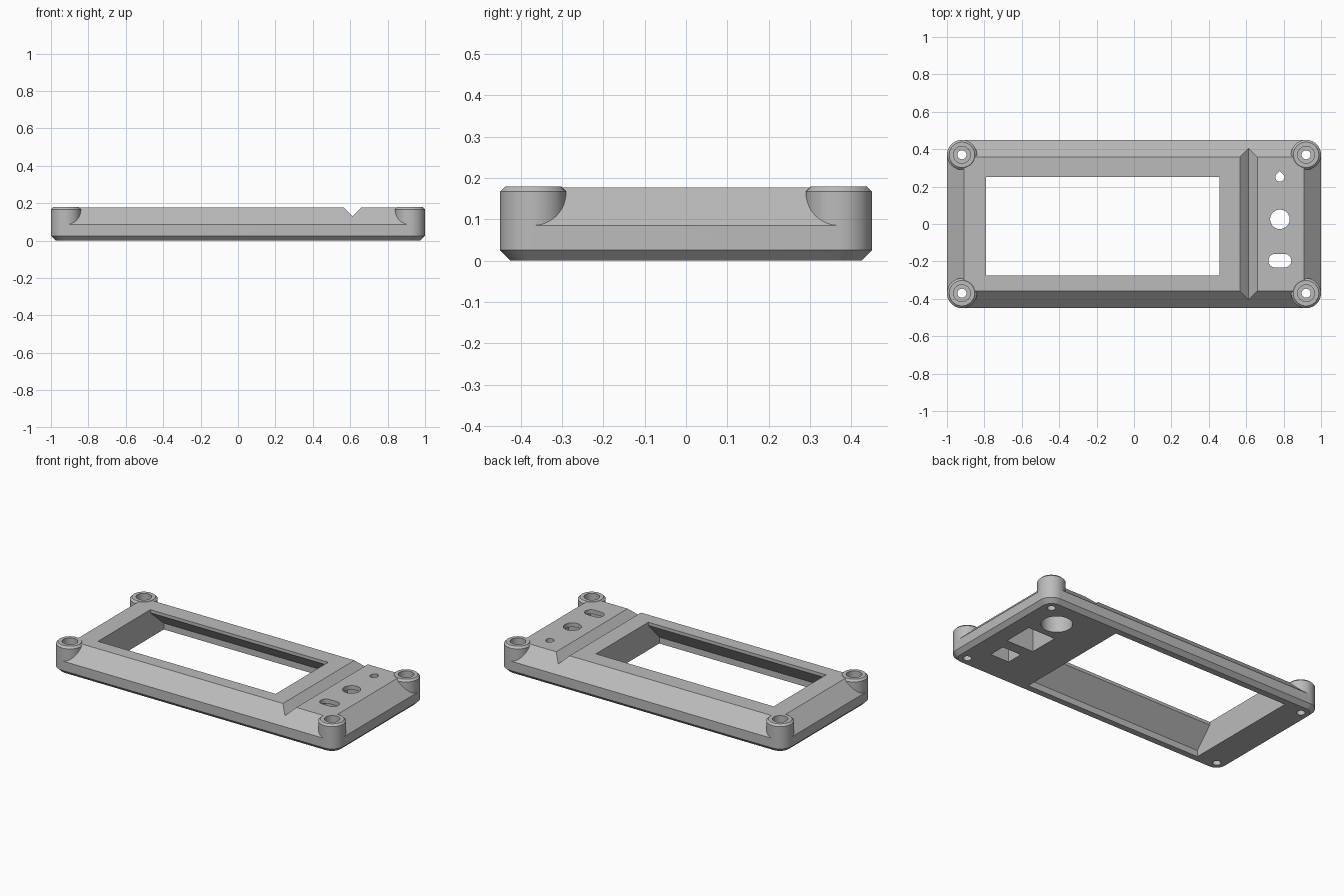
import bpy, bmesh
from math import sin, cos, pi, radians
from mathutils import Vector

cube = bpy.data.objects.get("Cube")
if cube:
    bpy.data.objects.remove(cube, do_unlink=True)

plastic = bpy.data.materials.new("grey plastic")
plastic.use_nodes = True
plastic.diffuse_color = (0.5, 0.5, 0.5, 1)
plastic.node_tree.nodes["Principled BSDF"].inputs["Base Color"].default_value = (0.5, 0.5, 0.5, 1)


def loft(name, rings):
    """Closed solid through rings of 3D points that have equal counts."""
    bm = bmesh.new()
    loops = [[bm.verts.new(p) for p in ring] for ring in rings]
    n = len(loops[0])
    for a, b in zip(loops, loops[1:]):
        for i in range(n):
            j = (i + 1) % n
            bm.faces.new((a[i], a[j], b[j], b[i]))
    bm.faces.new(loops[0][::-1])
    bm.faces.new(loops[-1])
    bmesh.ops.recalc_face_normals(bm, faces=bm.faces)
    mesh = bpy.data.meshes.new(name)
    bm.to_mesh(mesh)
    bm.free()
    mesh.materials.append(plastic)
    obj = bpy.data.objects.new(name, mesh)
    bpy.context.collection.objects.link(obj)
    return obj


def rounded(hx, hy, r, z, cx=0, cy=0, steps=12):
    """Rounded rectangle ring with half sizes hx, hy."""
    pts = []
    for q, (sx, sy) in enumerate(((1, 1), (-1, 1), (-1, -1), (1, -1))):
        for k in range(steps + 1):
            a = (q + k / steps) * pi / 2
            pts.append(Vector((cx + sx * (hx - r) + r * cos(a),
                               cy + sy * (hy - r) + r * sin(a), z)))
    return pts


def circle(r, z, cx, cy, n=48):
    return [Vector((cx + r * cos(2 * pi * i / n), cy + r * sin(2 * pi * i / n), z))
            for i in range(n)]


def lathe(name, cx, cy, profile):
    return loft(name, [circle(r, z, cx, cy) for r, z in profile])


def box(name, cx, cy, hx, hy, z0, z1):
    corners = ((-1, -1), (1, -1), (1, 1), (-1, 1))
    return loft(name, [[(cx + a * hx, cy + b * hy, z) for a, b in corners] for z in (z0, z1)])


def combine(target, other, operation):
    mod = target.modifiers.new(operation.lower(), "BOOLEAN")
    mod.operation = operation
    mod.solver = "EXACT"
    mod.object = other
    bpy.context.view_layer.objects.active = target
    bpy.ops.object.modifier_apply(modifier=mod.name)
    bpy.data.objects.remove(other, do_unlink=True)


# Panel body: lower chamfer, upright rim, sloping shoulder
TOP = 0.177
panel = loft("faceplate", [
    rounded(0.975, 0.425, 0.06, 0),
    rounded(1.0, 0.45, 0.08, 0.025),
    rounded(1.0, 0.45, 0.08, 0.085),
    rounded(0.908, 0.358, 0.004, TOP),
])

# Corner screw posts with chamfered tops
corners = [(sx * 0.92, sy * 0.37) for sx in (-1, 1) for sy in (-1, 1)]
for x, y in corners:
    post = lathe("corner_post", x, y,
                 ((0.07, 0.05), (0.08, 0.085), (0.08, 0.167), (0.068, 0.179)))
    combine(panel, post, "UNION")

# Stepped screw holes
for x, y in corners:
    hole = lathe("screw_hole", x, y,
                 ((0.024, -0.05), (0.024, 0.1), (0.045, 0.1), (0.045, 0.25)))
    combine(panel, hole, "DIFFERENCE")

# Display window, flaring out beneath the sloping shoulders
section = ((-0.385, -0.05), (0.385, -0.05), (0.385, 0.04), (0.25, 0.157),
           (0.25, 0.3), (-0.275, 0.3), (-0.275, 0.157), (-0.385, 0.04))
window = loft("display_window", [[(x, y, z) for y, z in section] for x in (-0.79, 0.457)])
combine(panel, window, "DIFFERENCE")

# V groove across the panel
vee = ((0.613, 0.13), (0.713, 0.23), (0.513, 0.23))
groove = loft("v_groove", [[(x, y, z) for x, z in vee] for y in (-0.6, 0.6)])
combine(panel, groove, "DIFFERENCE")

# Control pockets in the underside
CX, CEIL = 0.78, 0.15
combine(panel, lathe("round_pocket", CX, 0.25, ((0.09, -0.05), (0.09, CEIL))), "DIFFERENCE")
combine(panel, box("square_pocket", CX, 0.022, 0.095, 0.095, -0.05, CEIL), "DIFFERENCE")
combine(panel, box("slot_pocket", CX, -0.198, 0.066, 0.053, -0.05, CEIL), "DIFFERENCE")

# Control openings in the top face: teardrop, round and slot
LOW, HIGH = 0.12, 0.25
r = 0.024
drop = [(r * cos(a), r * sin(a)) for a in (radians(135 + 270 * i / 24) for i in range(25))]
drop.append((0, r * 1.414))
teardrop = loft("teardrop_hole", [[(CX + x, 0.25 + y, z) for x, y in drop] for z in (LOW, HIGH)])
combine(panel, teardrop, "DIFFERENCE")
combine(panel, lathe("round_hole", CX, 0.025, ((0.052, LOW), (0.052, HIGH))), "DIFFERENCE")
slot = loft("slot_hole", [rounded(0.061, 0.036, 0.035, z, CX, -0.196) for z in (LOW, HIGH)])
combine(panel, slot, "DIFFERENCE")

# Smooth the round walls, keep the edges crisp
bpy.ops.object.select_all(action="DESELECT")
panel.select_set(True)
bpy.context.view_layer.objects.active = panel
bpy.ops.object.shade_smooth_by_angle(angle=radians(25))
